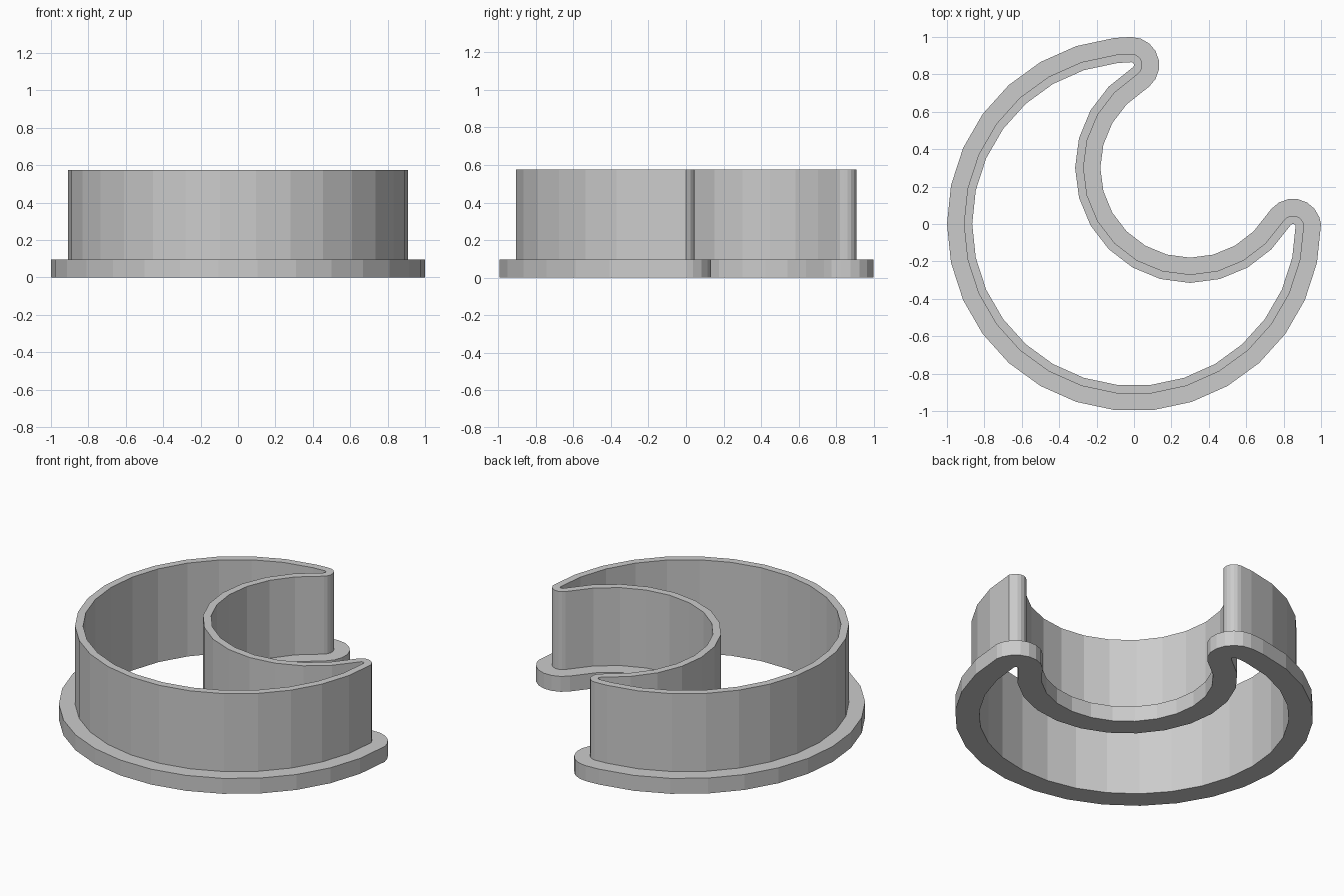
import bpy
import bmesh
from math import cos, sin, radians

if "Cube" in bpy.data.objects:
    bpy.data.objects.remove(bpy.data.objects["Cube"], do_unlink=True)

FLANGE_TOP = 0.095
WALL_TOP = 0.575
TIP = (0.85, -0.015)      # centre of the right-hand rounded tip
BITE = (0.3, 0.3)         # centre of the concave arc


def arc(centre, radius, start, stop, step):
    """Points on an arc, both ends included."""
    count = round((stop - start) / step)
    angles = [radians(start + i * step) for i in range(count + 1)]
    return [(centre[0] + radius * cos(a), centre[1] + radius * sin(a)) for a in angles]


def crescent(offset):
    """Closed crescent outline grown outward by offset."""
    tip_radius = 0.015 + offset
    back = arc((0, 0), 0.865 + offset, 96, 360, 12)
    right_tip = arc(TIP, tip_radius, 20, 140, 20)
    bite = arc(BITE, 0.615 - offset, 135, 315, 15)[::-1]
    left_tip = arc(TIP[::-1], tip_radius, -50, 90, 20)
    return back + right_tip + bite + left_tip


# Wall and flange section: (outline offset, height)
section = [(0, 0), (0, WALL_TOP), (0.045, WALL_TOP),
           (0.045, FLANGE_TOP), (0.135, FLANGE_TOP), (0.135, 0)]

# Sweep the section around the crescent
bm = bmesh.new()
rings = [[bm.verts.new((x, y, z)) for x, y in crescent(offset)] for offset, z in section]
for k, ring in enumerate(rings):
    above = rings[(k + 1) % len(rings)]
    for i in range(len(ring)):
        j = (i + 1) % len(ring)
        bm.faces.new((ring[i], ring[j], above[j], above[i]))
bmesh.ops.recalc_face_normals(bm, faces=bm.faces)

mesh = bpy.data.meshes.new("crescent_cutter")
bm.to_mesh(mesh)
bm.free()
body = bpy.data.objects.new("crescent_cutter", mesh)
bpy.context.collection.objects.link(body)

# Plain grey material
grey = bpy.data.materials.new("light_grey")
grey.use_nodes = True
colour = (0.6, 0.6, 0.6, 1)
grey.diffuse_color = colour
grey.node_tree.nodes["Principled BSDF"].inputs["Base Color"].default_value = colour
mesh.materials.append(grey)
